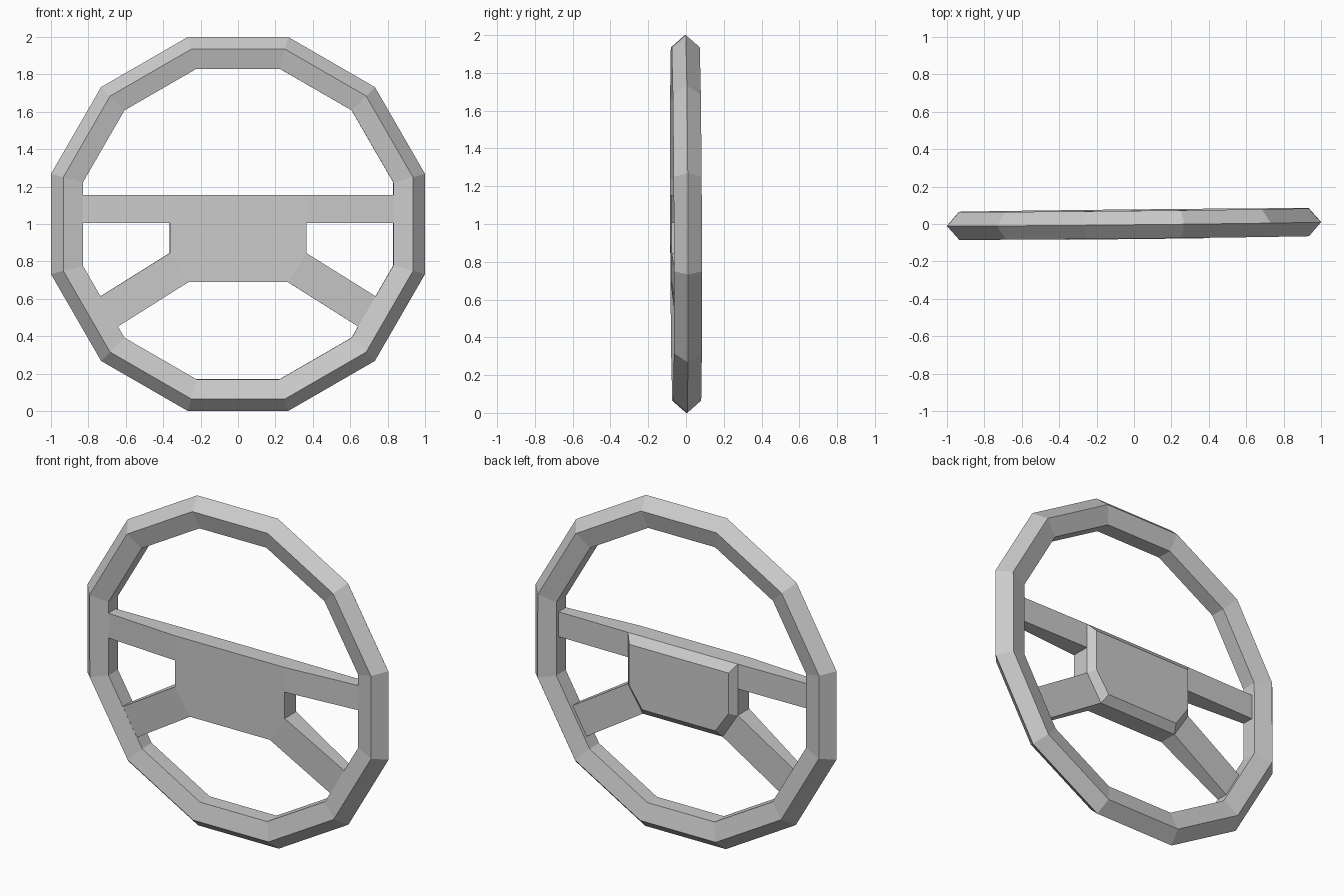
import bpy
import bmesh
from math import pi, sin, cos, tan
from mathutils import Matrix, Vector

cube = bpy.data.objects.get("Cube")
if cube:
    bpy.data.objects.remove(cube, do_unlink=True)

grey = bpy.data.materials.new("plain_grey")
grey.use_nodes = True
grey.diffuse_color = (0.6, 0.6, 0.6, 1)
grey.node_tree.nodes["Principled BSDF"].inputs["Base Color"].default_value = (0.6, 0.6, 0.6, 1)

# The whole wheel leans very slightly about its centre
CENTRE = Matrix.Translation((0, 0, 1))
LEAN = CENTRE @ Matrix.Rotation(0.0105, 4, 'Z') @ Matrix.Rotation(0.004, 4, 'X') @ CENTRE.inverted()


def loft(name, loops, closed=False):
    """Join matching loops of points with quads, capping the ends if open."""
    bm = bmesh.new()
    rows = [[bm.verts.new(LEAN @ Vector(p)) for p in loop] for loop in loops]
    pairs = list(zip(rows, rows[1:]))
    if closed:
        pairs.append((rows[-1], rows[0]))
    else:
        bm.faces.new(rows[0])
        bm.faces.new(rows[-1])
    for a, b in pairs:
        for i in range(len(a)):
            j = (i + 1) % len(a)
            bm.faces.new((a[i], a[j], b[j], b[i]))
    bmesh.ops.recalc_face_normals(bm, faces=bm.faces)
    mesh = bpy.data.meshes.new(name)
    bm.to_mesh(mesh)
    bm.free()
    mesh.materials.append(grey)
    obj = bpy.data.objects.new(name, mesh)
    bpy.context.collection.objects.link(obj)
    return obj


# Rim: five-sided section swept round twelve corners, point outwards
SIDES, TUBE, DEPTH = 12, 0.094, 0.078
section = [(1 - TUBE + TUBE * cos(k * 2 * pi / 5), DEPTH * sin(k * 2 * pi / 5)) for k in range(5)]
rim = []
for i in range(SIDES):
    a = (i + 0.5) * 2 * pi / SIDES
    grow = 1 / cos(pi / SIDES)
    rim.append([(r * grow * cos(a), y, 1 + r * grow * sin(a)) for r, y in section])
loft("rim", rim, closed=True)

# Hub: six-sided block with a chamfered back plate
FRONT, BACK, PLATE = -0.08, 0.03, 0.07


def outline(half, y):
    pts = half + [(-x, z) for x, z in reversed(half)]
    return [(x, y, z) for x, z in pts]


body = [(0.365, 1.155), (0.365, 0.845), (0.265, 0.69)]
plate = [(0.33, 1.107), (0.33, 0.86), (0.243, 0.735)]
loft("hub", [outline(body, FRONT), outline(body, BACK), outline(plate, PLATE)])

# Spokes: front face slopes back from the hub to the rim
END_FRONT, END_BACK = -0.045, 0.025


def spoke(name, side, root, tip):
    def end(pts, front, back):
        (x0, z0), (x1, z1) = pts
        return [(side * x0, front, z0), (side * x0, back, z0),
                (side * x1, back, z1), (side * x1, front, z1)]
    loft(name, [end(root, FRONT, BACK), end(tip, END_FRONT, END_BACK)])


for label, side in (("left", 1), ("right", -1)):
    spoke("upper_spoke_" + label, side, [(0.365, 1.155), (0.365, 1.005)], [(0.835, 1.155), (0.835, 1.005)])
    spoke("lower_spoke_" + label, side, [(0.365, 0.845), (0.265, 0.69)], [(0.738, 0.612), (0.642, 0.452)])
